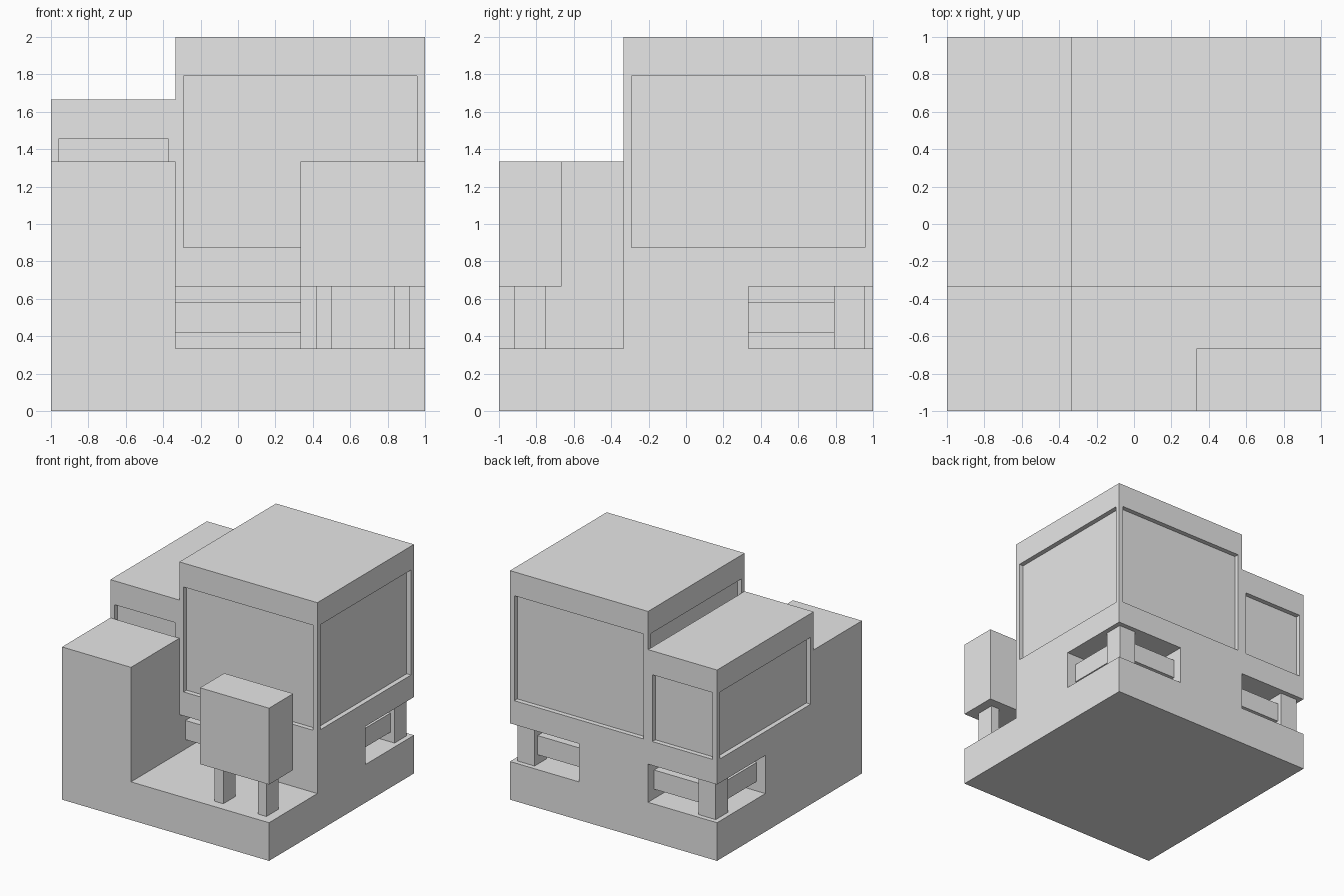
import bpy
import bmesh

cube = bpy.data.objects.get("Cube")
if cube:
    bpy.data.objects.remove(cube, do_unlink=True)

U = 1 / 3          # layout module
T = U / 8          # frame thickness

grey = bpy.data.materials.new("light_grey")
grey.use_nodes = True
COLOUR = (0.8, 0.8, 0.8, 1)
grey.diffuse_color = COLOUR
grey.node_tree.nodes["Principled BSDF"].inputs["Base Color"].default_value = COLOUR


def part(name, *boxes):
    """One object made of boxes, each given as x, y and z ranges."""
    bm = bmesh.new()
    for ranges in boxes:
        verts = bmesh.ops.create_cube(bm, size=1)["verts"]
        for v in verts:
            v.co = [lo + (c + 0.5) * (hi - lo) for c, (lo, hi) in zip(v.co, ranges)]
    mesh = bpy.data.meshes.new(name)
    bm.to_mesh(mesh)
    bm.free()
    mesh.materials.append(grey)
    obj = bpy.data.objects.new(name, mesh)
    bpy.context.collection.objects.link(obj)
    return obj


def storey(name, x, y, z):
    """Block with a sill, a lintel, corner posts and recessed windows."""
    low, high = z[0] + 5 * T, z[1] - 5 * T
    band = (low, high)
    part(name + "_sill", (x, y, (z[0], low)))
    part(name + "_lintel", (x, y, (high, z[1])))
    part(name + "_windows", ((x[0] + T, x[1] - T), (y[0] + T, y[1] - T), band))
    part(name + "_corner_posts", *[
        (px, py, band)
        for px in ((x[0], x[0] + T), (x[1] - T, x[1]))
        for py in ((y[0], y[0] + T), (y[1] - T, y[1]))])


# Ground slab and front tower
part("base_slab", ((-1, 1), (-1, 1), (0, U)))
part("front_tower", ((-1, -U), (-1, -U), (U, 4 * U)))

# Solid ground floor walls around the open recesses
floor = (U, 2 * U)
part("ground_floor",
     ((-1, -U), (-U, U), floor),
     ((U, 1), (-U, U), floor),
     ((-U, U), (U, 1), floor))

# Upper storeys
storey("main_storey", (-U, 1), (-U, 1), (2 * U, 6 * U))
storey("side_storey", (-1, -U), (-U, 1), (2 * U, 5 * U))

# Rear corner posts with rails running back to the walls
rail_z = (U + 2 * T, 2 * U - 2 * T)
post, rail = (1 - 5 * T, 1 - T), (1 - 4 * T, 1 - 2 * T)
for side, s in (("left", 1), ("right", -1)):
    def flip(r):
        return tuple(sorted((s * r[0], s * r[1])))
    part(side + "_rear_post", (flip(post), post, floor))
    part(side + "_rear_rails",
         (flip((U, post[0])), rail, rail_z),
         (flip(rail), (U, post[0]), rail_z))

# Rail across the front opening
part("front_rail", ((-U, U), (-U + 2 * T, -U + 4 * T), rail_z))

# Raised box on two legs
part("raised_box", ((U, 1), (-1, -2 * U), (2 * U, 4 * U)))
for side, x in (("right", U + 2 * T), ("left", 1 - 4 * T)):
    part(side + "_box_leg", ((x, x + 2 * T), (-1 + 2 * T, -1 + 6 * T), floor))
